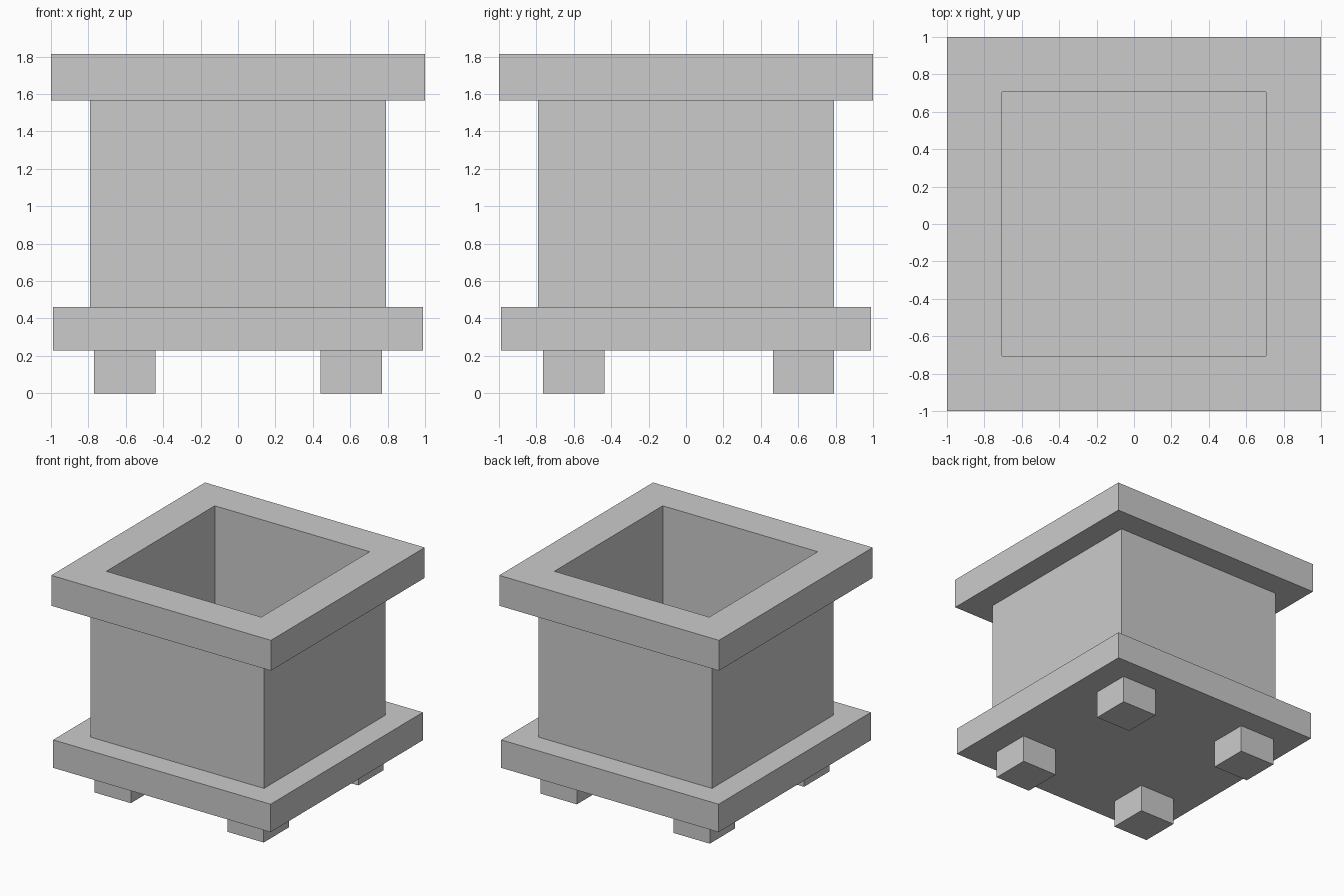
import bpy, bmesh

if "Cube" in bpy.data.objects:
    bpy.data.objects.remove(bpy.data.objects["Cube"])


def new_object(name, bm):
    bmesh.ops.recalc_face_normals(bm, faces=bm.faces)
    mesh = bpy.data.meshes.new(name)
    bm.to_mesh(mesh)
    bm.free()
    obj = bpy.data.objects.new(name, mesh)
    bpy.context.collection.objects.link(obj)
    return obj


def box(name, x0, x1, y0, y1, z0, z1):
    bm = bmesh.new()
    bmesh.ops.create_cube(bm, size=1)
    bmesh.ops.scale(bm, vec=(x1 - x0, y1 - y0, z1 - z0), verts=bm.verts)
    bmesh.ops.translate(bm, vec=((x0 + x1) / 2, (y0 + y1) / 2, (z0 + z1) / 2), verts=bm.verts)
    return new_object(name, bm)


def square_loop(bm, half, z):
    return [bm.verts.new((sx * half, sy * half, z))
            for sx, sy in ((-1, -1), (1, -1), (1, 1), (-1, 1))]


# Planter tub: one square profile swept from the inner floor, over the rim, down the outside
PROFILE = [(0.705, 0.46), (0.705, 1.815), (1.0, 1.815),
           (1.0, 1.565), (0.79, 1.565), (0.79, 0.46)]
bm = bmesh.new()
loops = [square_loop(bm, half, z) for half, z in PROFILE]
for a, b in zip(loops, loops[1:]):
    for i in range(4):
        j = (i + 1) % 4
        bm.faces.new((a[i], a[j], b[j], b[i]))
# Close the wall ring underneath, where it sits on the base
for i in range(4):
    j = (i + 1) % 4
    bm.faces.new((loops[-1][i], loops[-1][j], loops[0][j], loops[0][i]))
new_object("planter_tub_with_rim", bm)

# Base slab, also the floor of the tub
box("base_slab", -0.99, 0.99, -0.99, 0.99, 0.23, 0.46)

# Four block feet
for side, x0, x1 in (("left", -0.77, -0.44), ("right", 0.44, 0.77)):
    for end, y0, y1 in (("front", -0.765, -0.435), ("back", 0.465, 0.79)):
        box(f"{end}_{side}_foot", x0, x1, y0, y1, 0.0, 0.23)
